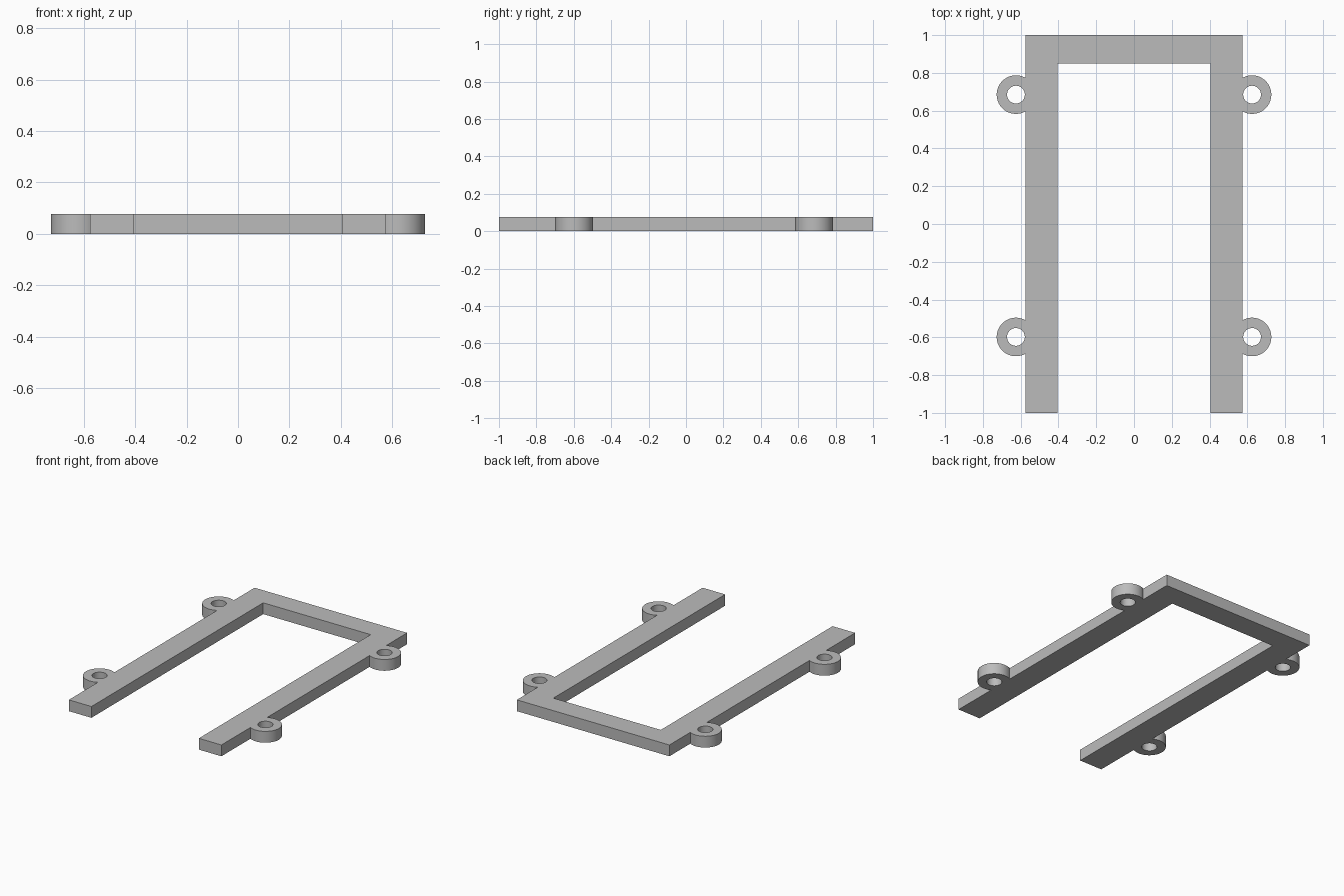
import bpy
import bmesh
from math import acos, cos, pi, sin

cube = bpy.data.objects.get("Cube")
if cube:
    bpy.data.objects.remove(cube, do_unlink=True)

HEIGHT = 0.077
OUTER, INNER = 0.575, 0.405      # arm edges in x
TAB_X, TAB_R, HOLE_R = 0.625, 0.102, 0.047

grey = bpy.data.materials.new("plain grey")
grey.use_nodes = True
colour = (0.5, 0.5, 0.5, 1)
grey.diffuse_color = colour
grey.node_tree.nodes["Principled BSDF"].inputs["Base Color"].default_value = colour


def extruded(name, bm):
    """Thicken the flat faces in bm up to HEIGHT and make an object."""
    result = bmesh.ops.extrude_face_region(bm, geom=bm.faces[:])
    top = [v for v in result["geom"] if isinstance(v, bmesh.types.BMVert)]
    bmesh.ops.translate(bm, verts=top, vec=(0, 0, HEIGHT))
    bmesh.ops.recalc_face_normals(bm, faces=bm.faces[:])
    mesh = bpy.data.meshes.new(name)
    bm.to_mesh(mesh)
    bm.free()
    mesh.materials.append(grey)
    obj = bpy.data.objects.new(name, mesh)
    bpy.context.collection.objects.link(obj)
    return obj


def frame():
    """U-shaped bar, open at the front."""
    bm = bmesh.new()
    half = [(INNER, 0.85), (INNER, -1), (OUTER, -1), (OUTER, 1)]
    outline = half + [(-x, y) for x, y in reversed(half)]
    bm.faces.new([bm.verts.new((x, y, 0)) for x, y in outline])
    return extruded("u_frame", bm)


def tab(name, side, y):
    """Round screw tab with a hole, cut flat where it meets the arm."""
    gap = TAB_X - OUTER
    limit = acos(-gap / TAB_R)
    arc, flat = 56, 24
    angles = [-limit + 2 * limit * i / arc for i in range(arc)]
    angles += [limit + 2 * (pi - limit) * i / flat for i in range(flat)]
    bm = bmesh.new()
    rings = []
    for i, a in enumerate(angles):
        reach = TAB_R if i < arc else -gap / cos(a)
        rings.append([bm.verts.new((side * (TAB_X + r * cos(a)), y + r * sin(a), 0))
                      for r in (HOLE_R, reach)])
    for (a, b), (c, d) in zip(rings, rings[1:] + rings[:1]):
        bm.faces.new((a, b, d, c))
    obj = extruded(name, bm)
    bpy.ops.object.select_all(action="DESELECT")
    obj.select_set(True)
    bpy.context.view_layer.objects.active = obj
    bpy.ops.object.shade_smooth_by_angle()


frame()
for side, side_name in ((1, "left"), (-1, "right")):
    for y, end in ((0.685, "back"), (-0.598, "front")):
        tab(f"{end}_{side_name}_screw_tab", side, y)
